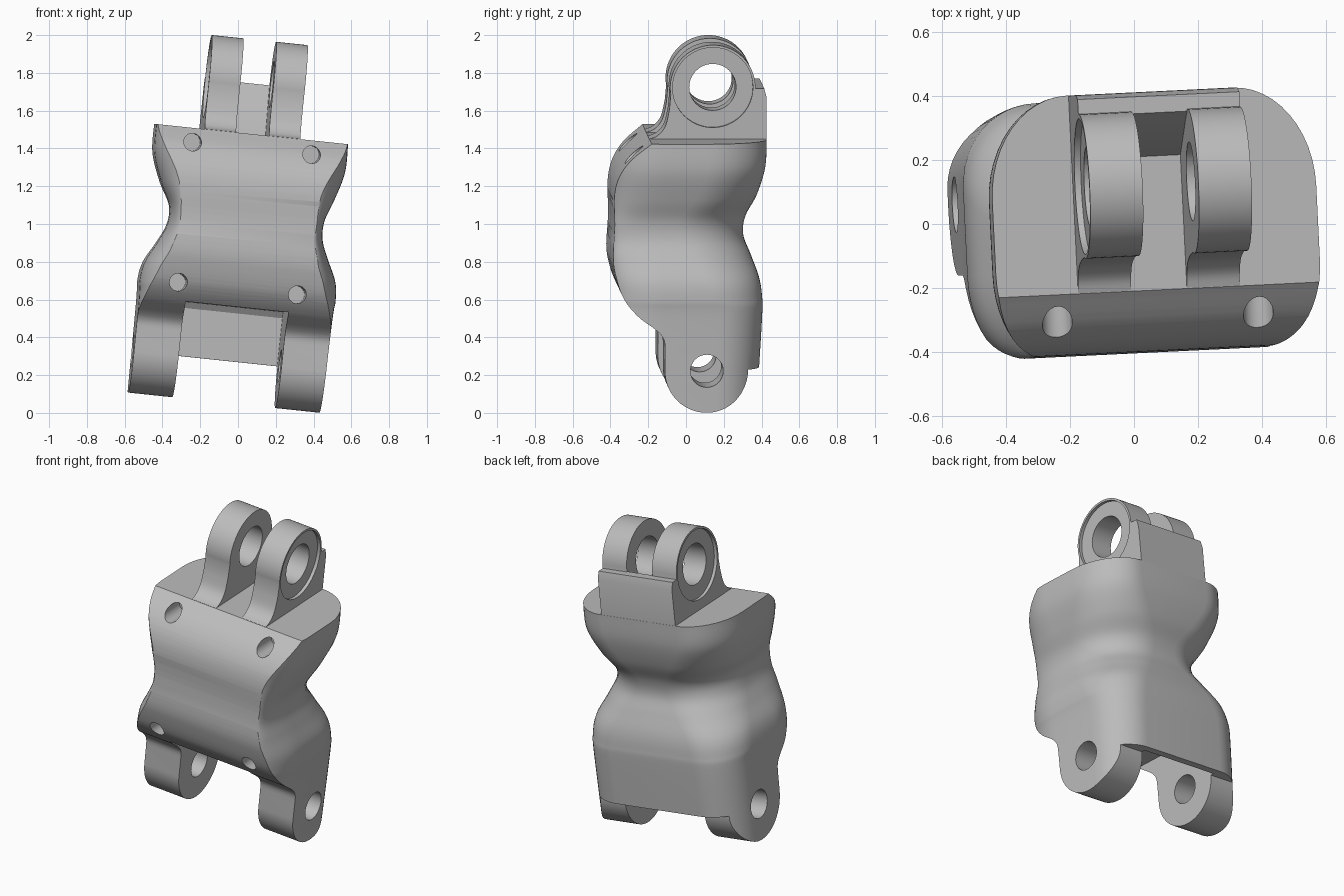
import bpy, bmesh, math
from mathutils import Matrix, Vector

if "Cube" in bpy.data.objects:
    bpy.data.objects.remove(bpy.data.objects["Cube"], do_unlink=True)

grey = bpy.data.materials.new("plain grey")
grey.use_nodes = True
grey.diffuse_color = (0.5, 0.5, 0.5, 1)
grey.node_tree.nodes["Principled BSDF"].inputs["Base Color"].default_value = (0.5, 0.5, 0.5, 1)

LOW_PIN = (0.088, -0.726)
TOP_PIN = (0.125, 0.755)
LOW_X = 0.01


def spline(keys, steps):
    """Smooth curve through rows of numbers."""
    keys = [Vector(k) for k in keys]
    out = []
    for i in range(len(keys) - 1):
        a, b, c, d = keys[max(i - 1, 0)], keys[i], keys[i + 1], keys[min(i + 2, len(keys) - 1)]
        for s in range(steps):
            t = s / steps
            out.append(b + (c - a) * (t / 2) + (2 * a - 5 * b + 4 * c - d) * (t * t / 2)
                       + (3 * b - a - 3 * c + d) * (t ** 3 / 2))
    return out + [keys[-1]]


def finish(name, bm):
    bmesh.ops.recalc_face_normals(bm, faces=bm.faces)
    mesh = bpy.data.meshes.new(name)
    bm.to_mesh(mesh)
    bm.free()
    mesh.materials.append(grey)
    obj = bpy.data.objects.new(name, mesh)
    bpy.context.collection.objects.link(obj)
    return obj


def loft(name, rings):
    bm = bmesh.new()
    rows = [[bm.verts.new(p) for p in ring] for ring in rings]
    n = len(rows[0])
    for lo, hi in zip(rows, rows[1:]):
        for i in range(n):
            j = (i + 1) % n
            bm.faces.new((lo[i], lo[j], hi[j], hi[i]))
    bm.faces.new(rows[0])
    bm.faces.new(rows[-1])
    return finish(name, bm)


def prism(name, profile, x0, x1):
    """Side profile of (y, z) points pushed across from x0 to x1."""
    return loft(name, [[(x, p[0], p[1]) for p in profile] for x in (x0, x1)])


def arc(centre, r, a0=0, a1=360, n=48):
    return [(centre[0] + r * math.cos(math.radians(a0 + (a1 - a0) * i / n)),
             centre[1] + r * math.sin(math.radians(a0 + (a1 - a0) * i / n)))
            for i in range(n + (abs(a1 - a0) < 360))]


def combine(obj, tool, mode):
    mod = obj.modifiers.new(mode.lower(), "BOOLEAN")
    mod.operation, mod.solver, mod.object = mode, "EXACT", tool
    bpy.context.view_layer.objects.active = obj
    bpy.ops.object.modifier_apply(modifier=mod.name)
    bpy.data.objects.remove(tool, do_unlink=True)


# Body: height, centre, half width, back depth, back corner width and depth, front corner width, front depth
sections = [
    (-1, 0.01, 0.51, 0.36, 0.22, 0.22, 0.15, 0.42), (-0.47, 0.01, 0.515, 0.39, 0.23, 0.24, 0.16, 0.42),
    (-0.35, 0.01, 0.522, 0.39, 0.25, 0.27, 0.17, 0.42), (-0.25, 0.012, 0.507, 0.374, 0.27, 0.29, 0.15, 0.42),
    (-0.14, 0.015, 0.454, 0.334, 0.3, 0.33, 0.09, 0.412), (-0.04, 0.016, 0.413, 0.297, 0.32, 0.35, 0.06, 0.402),
    (0.06, 0.016, 0.412, 0.31, 0.33, 0.37, 0.06, 0.402), (0.18, 0.008, 0.462, 0.366, 0.3, 0.34, 0.12, 0.412),
    (0.33, 0.003, 0.508, 0.405, 0.26, 0.32, 0.18, 0.425), (0.48, 0, 0.511, 0.412, 0.25, 0.32, 0.18, 0.425)]
rings = []
for z, mid, half, back, rx, ry, fx, fore in spline(sections, 6):
    ring = []
    for k, (sx, cy, ex, ey) in enumerate([(1, back - ry, rx, ry), (-1, back - ry, rx, ry),
                                          (-1, -0.14, fx, fore - 0.14), (1, -0.14, fx, fore - 0.14)]):
        for i in range(13):
            a = math.radians(90 * k + 90 * i / 12)
            ring.append((mid + sx * (half - ex) + ex * math.cos(a), cy + ey * math.sin(a), z))
    rings.append(ring)
body = loft("body", rings)

# Straight-running front face, round hinge ends and flat lower edge of the back
front = spline([(-0.165, 0.52), (-0.21, 0.48), (-0.313, 0.393), (-0.375, 0.3), (-0.4, 0.19),
                (-0.397, 0.03), (-0.405, -0.14), (-0.39, -0.24), (-0.35, -0.35),
                (-0.275, -0.44), (-0.18, -0.51), (-0.14, -0.56), (-0.134, -0.62)], 5)
outline = ([tuple(p) for p in front] + arc(LOW_PIN, 0.222, 180, 360)
           + [(0.7, LOW_PIN[1]), (0.7, 0.52)])
combine(body, prism("side_cutter", outline, -0.7, 0.7), "INTERSECT")

# Open slot between the lower lugs, and the pin hole
slot = [(-0.6, -0.438), (0.31, -0.438), (0.332, -0.47), (0.332, -1.1), (-0.6, -1.1)]
combine(body, prism("slot_cutter", slot, LOW_X - 0.274, LOW_X + 0.274), "DIFFERENCE")
combine(body, prism("lower_pin_hole", arc(LOW_PIN, 0.087), -0.8, 0.8), "DIFFERENCE")

# Four blind screw holes running straight back
for side in (-1, 1):
    for z in (0.404, -0.341):
        bm = bmesh.new()
        bmesh.ops.create_cone(bm, cap_ends=True, segments=24, radius1=0.047, radius2=0.047, depth=0.4,
                              matrix=Matrix.Translation((side * 0.317, -0.36, z)) @ Matrix.Rotation(math.pi / 2, 4, "X"))
        combine(body, finish("screw_hole", bm), "DIFFERENCE")

# Upper hinge lugs with a shallow recess on the outside
parts = [body]
foot = [tuple(p) for p in spline([(-0.208, 0.481), (-0.165, 0.5), (-0.125, 0.55), (-0.104, 0.64)], 4)]
lug_outline = ([(-0.2, 0.46)] + foot + arc(TOP_PIN, 0.226, 190, 0, 40)
               + [(0.352, 0.749), (0.398, 0.749), (0.411, 0.7), (0.411, 0.46)])
for side, word in ((-1, "right"), (1, "left")):
    lug = prism("upper_lug_" + word, lug_outline, side * 0.088, side * 0.255)
    combine(lug, prism("recess", arc(TOP_PIN, 0.213), side * 0.235, side * 0.4), "DIFFERENCE")
    combine(lug, prism("upper_pin_hole", arc(TOP_PIN, 0.124), side * 0.01, side * 0.4), "DIFFERENCE")
    parts.append(lug)

# Stop plate between and behind the upper lugs
stop = [(0.21, 0.46), (0.21, 0.48), (0.325, 0.7), (0.345, 0.749), (0.398, 0.749), (0.411, 0.7), (0.411, 0.46)]
parts.append(prism("stop_plate", stop, -0.088, 0.088))

# Lean and turn the whole piece
pose = (Matrix.Translation((0, 0, 1)) @ Matrix.Rotation(math.radians(2.8), 4, "Z")
        @ Matrix.Rotation(math.radians(6), 4, "Y") @ Matrix.Translation((0.018, 0, 0)))
for obj in parts:
    obj.data.transform(pose)
    bpy.ops.object.select_all(action="DESELECT")
    obj.select_set(True)
    bpy.context.view_layer.objects.active = obj
    bpy.ops.object.shade_smooth_by_angle(angle=math.radians(30))
